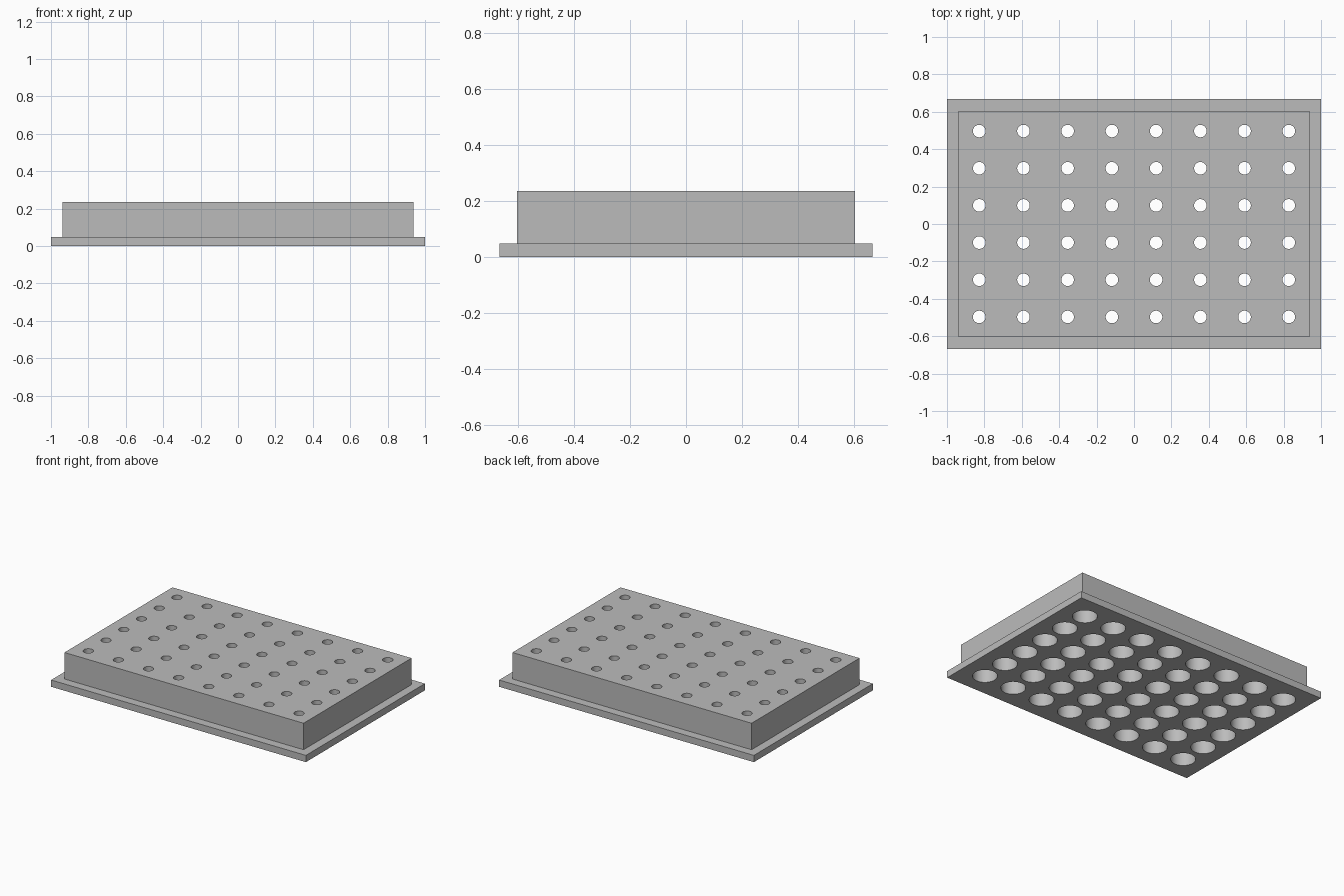
import bpy, bmesh, math
from mathutils import Matrix, Vector

if "Cube" in bpy.data.objects:
    bpy.data.objects.remove(bpy.data.objects["Cube"], do_unlink=True)

FLANGE = (2.0, 1.334, 0.048)      # wide base plate
BLOCK = (1.877, 1.21, 0.236)      # raised block, z is the full height
COLS, ROWS = 8, 6
FIRST_X, FIRST_Y = 0.8275, 0.497  # outermost hole centres
BORE_R, HOLE_R, BORE_TOP = 0.08, 0.0335, 0.19

grey = bpy.data.materials.new("plain_grey")
grey.use_nodes = True
colour = (0.5, 0.5, 0.5, 1)
grey.diffuse_color = colour
grey.node_tree.nodes["Principled BSDF"].inputs["Base Color"].default_value = colour


def make_object(name, bm):
    mesh = bpy.data.meshes.new(name)
    bm.to_mesh(mesh)
    bm.free()
    mesh.materials.append(grey)
    obj = bpy.data.objects.new(name, mesh)
    bpy.context.collection.objects.link(obj)
    return obj


def extrude_up(bm, face, size, height):
    """Extrude a face, then set the new cap's footprint and height."""
    cap = bmesh.ops.extrude_discrete_faces(bm, faces=[face])["faces"][0]
    for v in cap.verts:
        v.co = Vector((math.copysign(size[0] / 2, v.co.x),
                       math.copysign(size[1] / 2, v.co.y), height))
    return cap


# Stepped body: flange, ledge, raised block
bm = bmesh.new()
bmesh.ops.create_cube(bm, size=1, matrix=Matrix.Translation((0, 0, FLANGE[2] / 2))
                      @ Matrix.Diagonal((*FLANGE, 1)))
top = max(bm.faces, key=lambda f: f.calc_center_median().z)
ledge = extrude_up(bm, top, BLOCK, FLANGE[2])
extrude_up(bm, ledge, BLOCK, BLOCK[2])
bmesh.ops.recalc_face_normals(bm, faces=bm.faces)
rack = make_object("vial_rack", bm)


# Hole cutter: wide bore from below, narrow hole through the top
def add_stepped_cutter(bm, x, y):
    levels = [(BORE_R, -0.1), (BORE_R, BORE_TOP), (HOLE_R, BORE_TOP), (HOLE_R, 0.4)]
    sides = 48
    rings = [[bm.verts.new((x + r * math.cos(math.tau * i / sides),
                            y + r * math.sin(math.tau * i / sides), z))
              for i in range(sides)] for r, z in levels]
    for a, b in zip(rings, rings[1:]):
        for i in range(sides):
            j = (i + 1) % sides
            bm.faces.new((a[i], a[j], b[j], b[i]))
    bm.faces.new(rings[0][::-1])
    bm.faces.new(rings[-1])


bm = bmesh.new()
for c in range(COLS):
    for r in range(ROWS):
        add_stepped_cutter(bm, FIRST_X * (2 * c / (COLS - 1) - 1),
                           FIRST_Y * (2 * r / (ROWS - 1) - 1))
cutter = make_object("hole_cutter", bm)
cutter.hide_render = True

# Cut the grid of wells and drop the helper
bpy.ops.object.select_all(action="DESELECT")
bpy.context.view_layer.objects.active = rack
rack.select_set(True)
cut = rack.modifiers.new("wells", "BOOLEAN")
cut.operation = "DIFFERENCE"
cut.solver = "EXACT"
cut.object = cutter
bpy.ops.object.modifier_apply(modifier=cut.name)
bpy.data.objects.remove(cutter, do_unlink=True)
bpy.ops.object.shade_smooth_by_angle(angle=math.radians(30))
